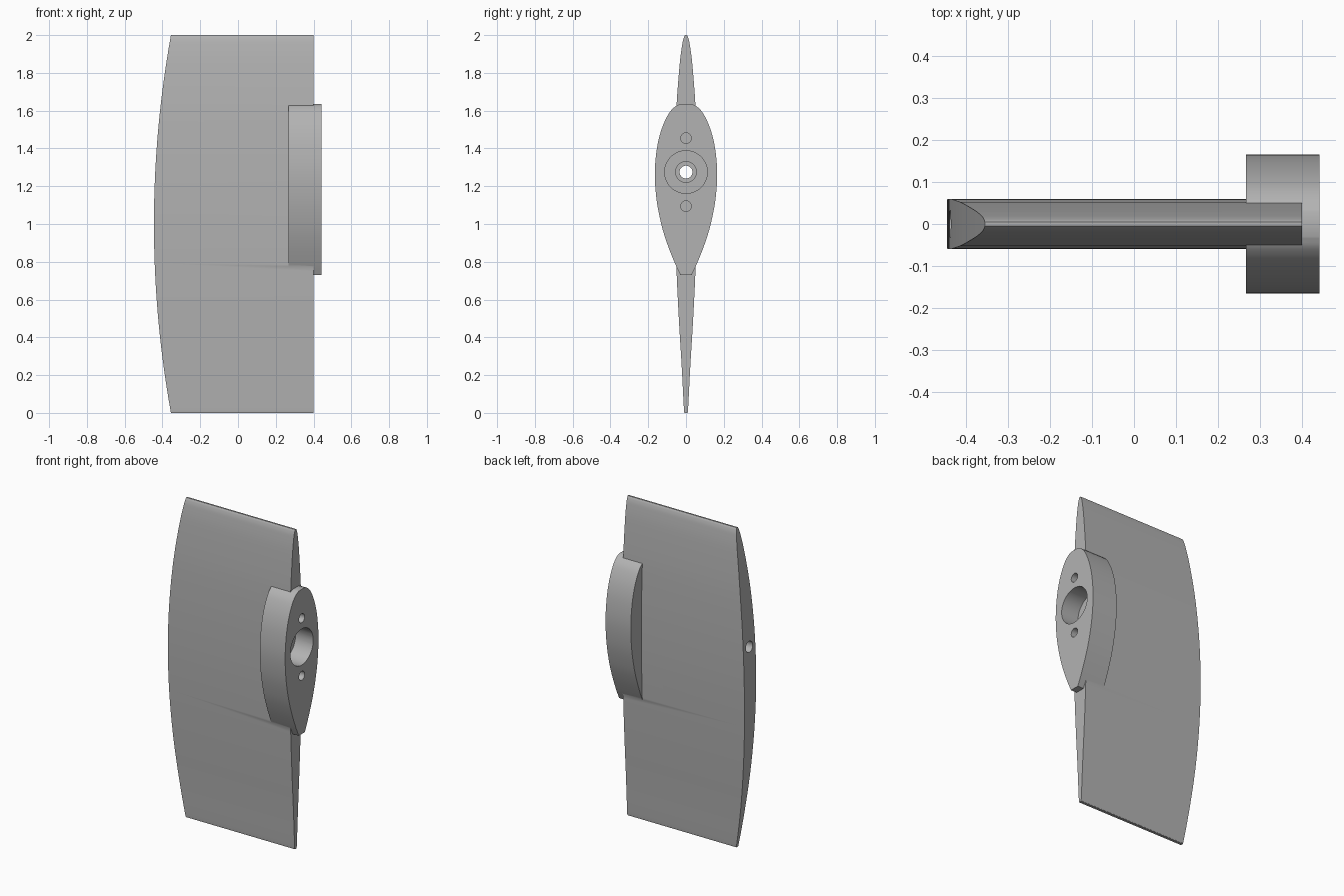
import bpy, bmesh, math
from mathutils import Matrix, Vector

cube = bpy.data.objects.get("Cube")
if cube:
    bpy.data.objects.remove(cube, do_unlink=True)

grey = bpy.data.materials.new("plain grey")
grey.use_nodes = True
colour = (0.45, 0.45, 0.45, 1)
grey.diffuse_color = colour
grey.node_tree.nodes["Principled BSDF"].inputs["Base Color"].default_value = colour


def add_object(name, bm):
    bmesh.ops.recalc_face_normals(bm, faces=bm.faces)
    mesh = bpy.data.meshes.new(name)
    bm.to_mesh(mesh)
    bm.free()
    mesh.materials.append(grey)
    ob = bpy.data.objects.new(name, mesh)
    bpy.context.collection.objects.link(ob)
    return ob


def smooth_profile(points, steps=6):
    """Catmull-Rom curve through (height, half thickness) points."""
    p = [Vector(q) for q in points]
    p = [2 * p[0] - p[1]] + p + [2 * p[-1] - p[-2]]
    out = []
    for a, b, c, d in zip(p, p[1:], p[2:], p[3:]):
        for i in range(steps):
            t = i / steps
            out.append(b + t / 2 * (c - a + t * (2 * a - 5 * b + 4 * c - d
                                                + t * (3 * (b - c) + d - a))))
    return out + [p[-2]]


def foil(name, points, x_in, x_out):
    """Symmetric section run along x; x_in gives the inner end for a height."""
    bm = bmesh.new()
    rings = [[bm.verts.new((x, y, z)) for x, y in
              ((x_in(z), -h), (x_out, -h), (x_out, h), (x_in(z), h))]
             for z, h in smooth_profile(points)]
    for a, b in zip(rings, rings[1:]):
        for i in range(4):
            j = (i + 1) % 4
            bm.faces.new((a[i], a[j], b[j], b[i]))
    bm.faces.new(rings[0])
    bm.faces.new(rings[-1])
    return add_object(name, bm)


def drill(name, z, radius, x0, x1, sides=48):
    bm = bmesh.new()
    place = Matrix.Translation(((x0 + x1) / 2, 0, z)) @ Matrix.Rotation(math.pi / 2, 4, "Y")
    bmesh.ops.create_cone(bm, cap_ends=True, segments=sides, radius1=radius,
                          radius2=radius, depth=x1 - x0, matrix=place)
    ob = add_object(name, bm)
    ob.hide_render = True
    return ob


# Blade with a bowed outer end
blade = foil("blade_with_hub",
             [(0, 0.008), (0.03, 0.0115), (0.25, 0.023), (0.5, 0.038), (0.75, 0.050),
              (1, 0.058), (1.2, 0.060), (1.4, 0.058), (1.63, 0.050), (1.85, 0.033),
              (1.95, 0.020), (1.985, 0.012), (2, 0.005)],
             lambda z: -0.445 + 0.09 * (z - 1) ** 2, 0.4)

# Teardrop hub
hub = foil("hub",
           [(0.73, 0.03), (0.8, 0.062), (0.9, 0.101), (1, 0.131), (1.13, 0.156),
            (1.27, 0.165), (1.4, 0.154), (1.5, 0.130), (1.58, 0.094),
            (1.62, 0.060), (1.636, 0.03)],
           lambda z: 0.267, 0.442)

# Stepped shaft bore and two screw holes
tools = [(hub, "UNION")]
for name, z, radius, x0 in (("counterbore", 1.275, 0.113, 0.32),
                            ("step_bore", 1.275, 0.055, 0.2),
                            ("shaft_bore", 1.275, 0.034, -0.6),
                            ("upper_screw", 1.455, 0.028, 0.3),
                            ("lower_screw", 1.095, 0.028, 0.3)):
    tools.append((drill(name, z, radius, x0, 0.6), "DIFFERENCE"))

for tool, operation in tools:
    mod = blade.modifiers.new(tool.name, "BOOLEAN")
    mod.operation = operation
    mod.solver = "EXACT"
    mod.object = tool

# Bake the cuts and drop the helpers
graph = bpy.context.evaluated_depsgraph_get()
solid = bpy.data.meshes.new_from_object(blade.evaluated_get(graph))
blade.modifiers.clear()
blade.data = solid
for tool, _ in tools:
    bpy.data.objects.remove(tool, do_unlink=True)
solid.materials.clear()
solid.materials.append(grey)
for face in solid.polygons:
    face.material_index = 0

for ob in bpy.context.selected_objects:
    ob.select_set(False)
blade.select_set(True)
bpy.context.view_layer.objects.active = blade
bpy.ops.object.shade_smooth_by_angle(angle=math.radians(30))
